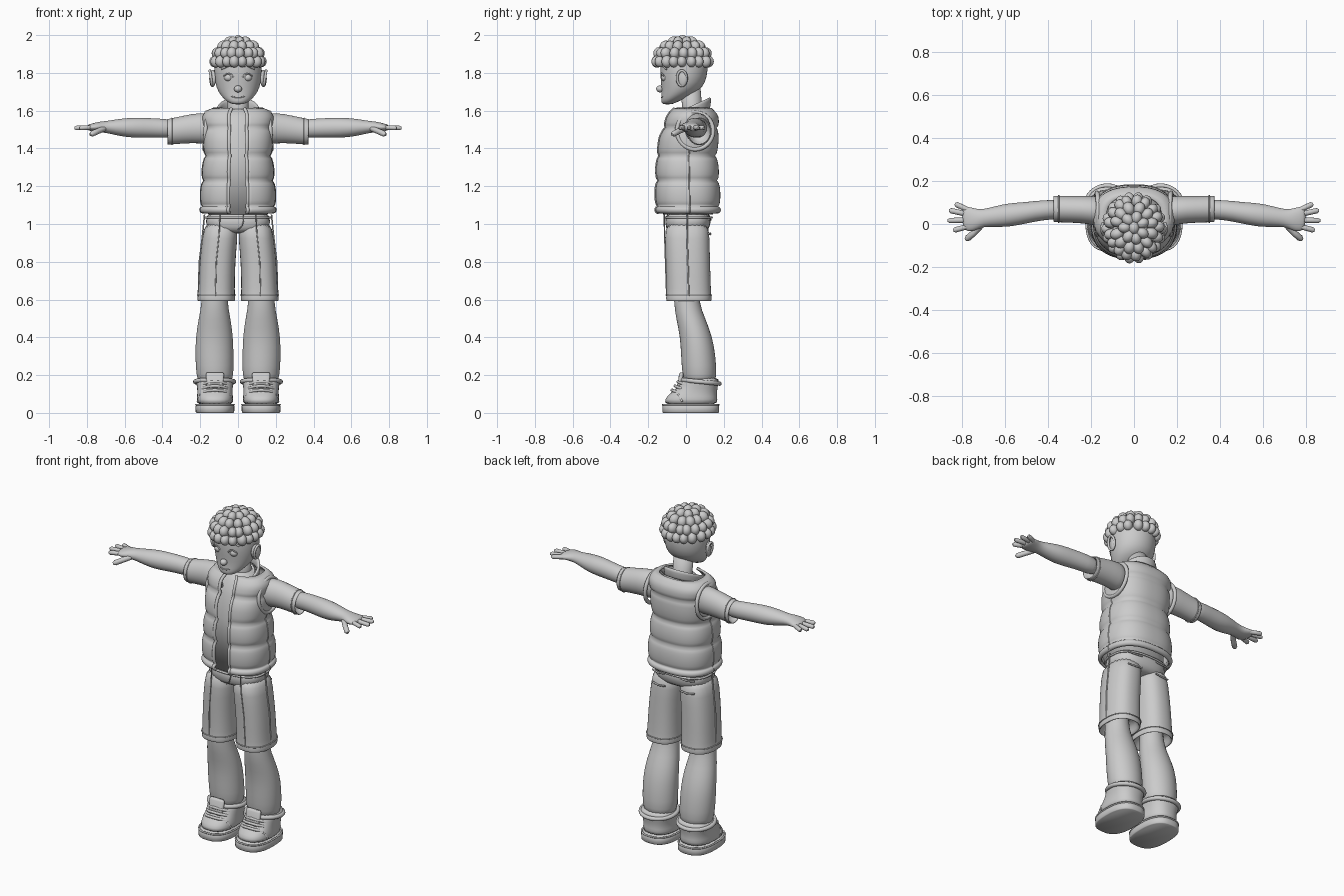
import bpy, bmesh, math, random
from mathutils import Matrix, Vector

random.seed(4)
cube = bpy.data.objects.get("Cube")
if cube:
    bpy.data.objects.remove(cube)

grey = bpy.data.materials.new("plain grey")
grey.use_nodes = True
colour = (0.6, 0.6, 0.6, 1)
grey.diffuse_color = colour
grey.node_tree.nodes["Principled BSDF"].inputs["Base Color"].default_value = colour


def add_object(name, mesh, mirror=False, thickness=0, subdivide=0):
    obj = bpy.data.objects.new(name, mesh)
    bpy.context.collection.objects.link(obj)
    mesh.materials.clear()
    mesh.materials.append(grey)
    mesh.polygons.foreach_set("use_smooth", [True] * len(mesh.polygons))
    if thickness:
        mod = obj.modifiers.new("thickness", 'SOLIDIFY')
        mod.thickness, mod.offset = thickness, 0
    if subdivide:
        obj.modifiers.new("smooth", 'SUBSURF').levels = subdivide
        obj.modifiers["smooth"].render_levels = subdivide
    if mirror:
        obj.modifiers.new("mirror", 'MIRROR').use_mirror_merge = False
    return obj


def from_bmesh(name, bm, **options):
    mesh = bpy.data.meshes.new(name)
    bmesh.ops.recalc_face_normals(bm, faces=bm.faces)
    bm.to_mesh(mesh)
    bm.free()
    return add_object(name, mesh, **options)


def oval(angle, power):
    c, s = math.cos(angle), math.sin(angle)
    return (math.copysign(abs(c) ** (2 / power), c),
            math.copysign(abs(s) ** (2 / power), s))


def loft(name, rings, power=2.0, count=24, axis='z', gap=0.0, slant=0.0, caps=True, **options):
    """Skin oval rings (position, centre a, centre b, radius a, radius b)."""
    bm = bmesh.new()
    rows = []
    sweep = 2 * math.pi - 2 * gap
    steps = count - 1 if gap else count
    for t, a, b, ra, rb in rings:
        row = []
        for i in range(count):
            u, v = oval(-math.pi / 2 + gap + sweep * i / steps, power)
            p, q = a + ra * u, b + rb * v
            row.append(bm.verts.new((t, p, q) if axis == 'x' else (p, q, t + slant * q)))
        rows.append(row)
    for low, high in zip(rows, rows[1:]):
        for i in range(steps):
            j = (i + 1) % count
            bm.faces.new((low[i], low[j], high[j], high[i]))
    if caps and not gap:
        bm.faces.new(rows[0])
        bm.faces.new(rows[-1])
    return from_bmesh(name, bm, **options)


def tube(name, points, radius, taper=1.0, closed=False, **options):
    """Round cord through points, optionally narrowing at its tip."""
    curve = bpy.data.curves.new(name, 'CURVE')
    curve.dimensions = '3D'
    curve.bevel_depth, curve.bevel_resolution = radius, 3
    curve.use_fill_caps = True
    spline = curve.splines.new('POLY')
    spline.points.add(len(points) - 1)
    for point, co in zip(spline.points, points):
        point.co = (*co, 1)
    spline.points[-1].radius = taper
    spline.use_cyclic_u = closed
    temp = bpy.data.objects.new(name + " path", curve)
    mesh = bpy.data.meshes.new_from_object(temp)
    bpy.data.objects.remove(temp)
    return add_object(name, mesh, **options)


def hoop(centre, radii, power=2.0, axis='z', tilt=0.0, count=32):
    points = []
    for i in range(count):
        u, v = oval(2 * math.pi * i / count, power)
        u, v = u * radii[0], v * radii[1]
        offset = (tilt * v, u, v) if axis == 'x' else (u, v, tilt * v)
        points.append(Vector(centre) + Vector(offset))
    return points


def ball(name, centre, radii, turn=0.0, **options):
    bm = bmesh.new()
    matrix = Matrix.Translation(centre) @ Matrix.Rotation(turn, 4, 'Z') @ Matrix.Diagonal((*radii, 1))
    bmesh.ops.create_uvsphere(bm, u_segments=24, v_segments=14, radius=1, matrix=matrix)
    return from_bmesh(name, bm, **options)


# Head and face
loft("head", [(1.632, 0, -.1, .03, .025), (1.65, 0, -.085, .062, .048), (1.68, 0, -.05, .092, .08),
              (1.72, 0, -.02, .116, .11), (1.78, 0, -.012, .128, .125), (1.84, 0, -.01, .128, .127),
              (1.9, 0, -.01, .115, .115), (1.94, 0, -.01, .07, .07)], subdivide=1)
loft("neck", [(1.53, 0, .04, .065, .06), (1.6, 0, .035, .055, .052), (1.74, 0, .02, .055, .055)])
ball("nose", (0, -.138, 1.715), (.021, .02, .018))
ball("eyes", (.05, -.112, 1.775), (.024, .02, .02), mirror=True)
tube("upper_eyelids", [(.024, -.129, 1.778), (.038, -.131, 1.793), (.055, -.129, 1.797), (.075, -.118, 1.784)],
     .004, mirror=True)
tube("eyebrows", [(.022, -.134, 1.836), (.05, -.128, 1.838), (.088, -.103, 1.82)], .005, mirror=True)
tube("mouth", [(-.035, -.122, 1.676), (-.015, -.131, 1.67), (.015, -.131, 1.67), (.035, -.122, 1.676)], .003)
ball("ears", (.135, -.022, 1.77), (.014, .03, .046), turn=-.4, mirror=True)
tube("ear_rims", hoop((.143, -.022, 1.772), (.025, .04), axis='x', tilt=.15), .007, closed=True, mirror=True)

# Hair made of rounded curls on a dome
hair = bmesh.new()
for elevation, number in ((0, 18), (24, 17), (47, 12), (69, 7), (90, 1)):
    for i in range(number):
        lift = math.radians(elevation)
        around = 2 * math.pi * (i + .5 * (elevation % 2)) / number + random.uniform(-.05, .05)
        normal = Vector((math.cos(lift) * math.cos(around), math.cos(lift) * math.sin(around), math.sin(lift)))
        spot = Vector((normal.x * .122, normal.y * .137 - .018, normal.z * .11 + 1.86))
        size = random.uniform(.027, .03)
        matrix = (Matrix.Translation(spot) @ normal.to_track_quat('Z', 'Y').to_matrix().to_4x4()
                  @ Matrix.Diagonal((size * .92, size * 1.12, .03, 1)))
        bmesh.ops.create_uvsphere(hair, u_segments=14, v_segments=9, radius=1, matrix=matrix)
from_bmesh("curly_hair", hair)

# Shirt
loft("shirt", [(1.05, 0, .01, .16, .132), (1.36, 0, .01, .145, .125), (1.5, 0, .025, .14, .12),
               (1.57, 0, .035, .1, .095), (1.61, 0, .035, .06, .06)], power=2.4)
tube("shirt_neckband", hoop((0, .03, 1.588), (.066, .068), tilt=.35), .009, closed=True)
loft("sleeves", [(.12, .05, 1.5, .075, .085), (.2, .066, 1.51, .066, .081), (.29, .068, 1.5, .062, .074),
                 (.365, .07, 1.488, .062, .069), (.376, .07, 1.488, .061, .068), (.37, .07, 1.488, .054, .06),
                 (.33, .07, 1.492, .045, .05)], axis='x', subdivide=1, mirror=True)
tube("sleeve_hems", hoop((.35, .07, 1.49), (.063, .07), axis='x'), .003, closed=True, mirror=True)

# Padded vest: a body profile swollen between its stitched seams
profile = [(1.06, .183, .01, .155), (1.2, .178, .008, .153), (1.36, .163, .005, .143), (1.46, .166, .015, .138),
           (1.53, .17, .03, .128), (1.575, .168, .035, .115), (1.6, .145, .035, .095), (1.625, .085, .035, .075)]
seams = [1.06, 1.09, 1.23, 1.36, 1.51, 1.625]


def profile_at(z):
    for low, high in zip(profile, profile[1:]):
        if z <= high[0] + 1e-6:
            f = (z - low[0]) / (high[0] - low[0])
            return [a + (b - a) * f for a, b in zip(low, high)][1:]


vest = []
for low, high in zip(seams, seams[1:]):
    for step in range(8):
        t = step / 8
        z = low + (high - low) * t
        rx, cy, ry = profile_at(z)
        puff = .014 * math.sin(math.pi * t) ** .5 if t else 0
        vest.append((z, 0, cy, rx + puff, ry + puff))
gap = .19
loft("padded_vest", vest, power=2.5, count=56, gap=gap, thickness=.012)
u, v = oval(-math.pi / 2 + gap, 2.5)
tube("vest_front_edges", [(rx * u, cy + ry * v - .002, z) for z, _, cy, rx, ry in vest], .009, mirror=True)
tube("vest_side_seams", [(rx + .005, cy + .01, z) for z, _, cy, rx, ry in vest if z < 1.4], .004, mirror=True)
tube("vest_armholes", hoop((.172, .048, 1.493), (.096, .098), axis='x', tilt=-.06), .011, closed=True, mirror=True)
loft("vest_collar", [(1.555, 0, .015, .1, .105), (1.585, 0, .012, .1, .11), (1.613, 0, .01, .107, .116)],
     count=40, gap=.5, slant=.46, thickness=.018, subdivide=1)

# Arms and hands
loft("arms", [(.32, .068, 1.503, .046, .05), (.42, .066, 1.508, .046, .05), (.5, .052, 1.51, .05, .053),
              (.58, .042, 1.51, .056, .053), (.65, .034, 1.512, .048, .041), (.7, .028, 1.514, .04, .031),
              (.735, .02, 1.514, .05, .028), (.77, .022, 1.512, .06, .021), (.8, .03, 1.51, .05, .015)],
     axis='x', subdivide=1, mirror=True)
fingers = {"little": (.06, .832, .094), "ring": (.042, .86, .064), "middle": (.018, .866, .016), "index": (-.008, .84, -.03)}
for label, (base_y, tip_x, tip_y) in fingers.items():
    base, tip = Vector((.76, base_y, 1.512)), Vector((tip_x, tip_y, 1.508))
    tube(label + "_fingers", [base, base.lerp(tip, .5), base.lerp(tip, .9), tip], .0125, taper=.5, mirror=True)
tube("thumbs", [(.71, -.005, 1.505), (.745, -.042, 1.49), (.773, -.066, 1.477), (.782, -.073, 1.472)],
     .015, taper=.5, mirror=True)

# Shorts
loft("shorts_legs", [(.66, .115, .015, .08, .095), (.6, .115, .015, .085, .108), (.59, .115, .015, .096, .117),
                     (.594, .115, .015, .101, .121), (.62, .115, .015, .1, .121), (.63, .114, .015, .097, .118),
                     (.8, .11, .01, .095, .118), (.93, .095, .006, .094, .119), (1.02, .088, .006, .088, .115)],
     power=2.4, subdivide=1, mirror=True)
loft("shorts_seat", [(.95, 0, .008, .1, .08), (.965, 0, .008, .15, .11), (1.0, 0, .01, .176, .122),
                     (1.08, 0, .012, .17, .125)], power=2.6, subdivide=1)
tube("shorts_hem_stitching", hoop((.114, .015, .624), (.1, .121), power=2.4), .003, closed=True, mirror=True)
tube("shorts_front_creases", [(.12, -.103, .62), (.115, -.109, .8), (.1, -.114, .95), (.095, -.114, 1.05)],
     .003, mirror=True)
tube("shorts_side_seams", [(.21, .015, .62), (.205, .01, .8), (.189, .006, .93), (.177, .006, 1.05)],
     .004, mirror=True)
tube("fly_stitching", [(0, -.113, .97), (.022, -.115, .99), (.03, -.116, 1.02), (.03, -.116, 1.06)], .003)
tube("waistband", hoop((0, .012, 1.035), (.173, .124), power=2.6), .006, closed=True)
for label, height in (("top", 1.025), ("bottom", .95)):
    tube("back_pocket_" + label, [(.05, .129, height), (.095, .129, height - .005), (.14, .12, height)],
         .005, mirror=True)

# Legs
loft("legs", [(.14, .122, .072, .085, .08), (.2, .122, .072, .1, .092), (.3, .125, .065, .102, .092),
              (.4, .125, .055, .1, .086), (.5, .124, .025, .085, .078), (.58, .124, .002, .068, .067),
              (.72, .12, 0, .065, .065)], subdivide=1, mirror=True)

# Shoes
loft("shoe_soles", [(0, .122, .025, .098, .146), (.004, .122, .025, .102, .15), (.036, .122, .025, .103, .15),
                    (.042, .122, .025, .098, .146)], power=2.6, count=40, mirror=True)
loft("shoe_uppers", [(.035, .122, .025, .098, .144), (.075, .122, .027, .097, .14), (.1, .122, .038, .094, .126),
                     (.13, .122, .058, .094, .109), (.165, .123, .073, .1, .101), (.19, .124, .076, .1, .1)],
     power=2.4, subdivide=1, mirror=True)
tube("sole_trim", hoop((.122, .025, .043), (.1, .147), power=2.6), .005, closed=True, mirror=True)
tube("shoe_collars", hoop((.124, .077, .165), (.102, .1), tilt=-.1), .012, closed=True, mirror=True)
tube("toe_cap_seams", [(.03, -.02, .06), (.045, -.04, .098), (.08, -.062, .108), (.122, -.071, .108),
                       (.164, -.062, .108), (.2, -.04, .098), (.214, -.02, .06)], .005, mirror=True)
loft("shoe_tongues", [(.11, .122, -.045, .04, .014), (.16, .122, -.03, .045, .013), (.205, .122, -.025, .048, .012),
                      (.215, .122, -.023, .042, .006)], power=3.5, mirror=True)
for row in range(3):
    y, z = -.068 + .016 * row, .118 + .022 * row
    tube("shoe_lace_" + str(row + 1), [(.055, y + .03, z - .012), (.085, y, z), (.122, y - .006, z + .003),
                                       (.159, y, z), (.189, y + .03, z - .012)], .008, mirror=True)
